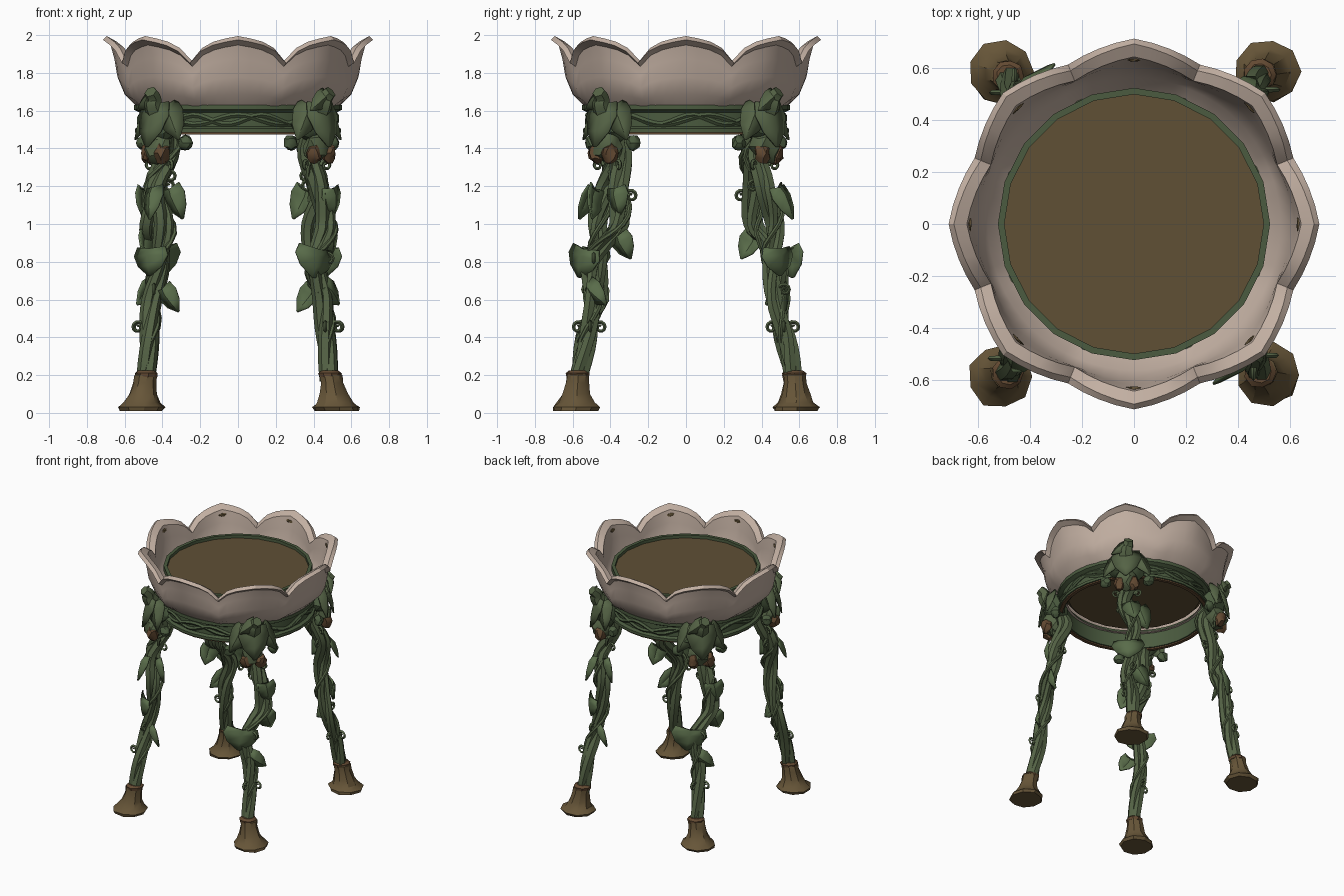
import bpy, bmesh, math, random
from mathutils import Vector, Matrix

random.seed(4)
if "Cube" in bpy.data.objects:
    bpy.data.objects.remove(bpy.data.objects["Cube"])
TAU = 2 * math.pi
parts = []


def material(name, rgb):
    m = bpy.data.materials.new(name)
    m.use_nodes = True
    m.diffuse_color = (*rgb, 1)
    m.node_tree.nodes["Principled BSDF"].inputs["Base Color"].default_value = (*rgb, 1)
    return m


PETAL = material("pale petal", (0.54, 0.43, 0.36))
VINE = material("vine green", (0.09, 0.125, 0.06))
LEAF = material("leaf green", (0.10, 0.15, 0.068))
MOSS = material("dark moss", (0.07, 0.105, 0.05))
SOIL = material("soil brown", (0.115, 0.08, 0.036))
ROOT = material("root brown", (0.135, 0.092, 0.04))
RUST = material("rust bark", (0.125, 0.068, 0.032))


def finish(name, bm, mat):
    bmesh.ops.recalc_face_normals(bm, faces=bm.faces)
    me = bpy.data.meshes.new(name)
    bm.to_mesh(me)
    bm.free()
    me.materials.append(mat)
    ob = bpy.data.objects.new(name, me)
    bpy.context.collection.objects.link(ob)
    parts.append(ob)
    return ob


def loft(name, rings, mat, closed=False):
    """Skin a list of equal rings; cap both ends, or join last ring to first."""
    bm = bmesh.new()
    vs = [[bm.verts.new(p) for p in ring] for ring in rings]
    n = len(vs[0])
    for a, b in zip(vs, vs[1:] + vs[:1] if closed else vs[1:]):
        for i in range(n):
            j = (i + 1) % n
            bm.faces.new((a[i], a[j], b[j], b[i]))
    if not closed:
        bm.faces.new(vs[0])
        bm.faces.new(vs[-1])
    return finish(name, bm, mat)


def circle(r, z, n, centre=(0, 0), wobble=0):
    return [Vector((centre[0] + r * k * math.cos(TAU * i / n),
                    centre[1] + r * k * math.sin(TAU * i / n), z))
            for i in range(n) for k in [1 + random.uniform(-wobble, wobble)]]


def tube(name, path, radius, mat, sides=6, ref=(0, 1, 0), closed=False):
    """Sweep a round section; radius is a function of 0..1 along the path."""
    rings, last = [], len(path) - 1
    for i, p in enumerate(path):
        if closed:
            t = path[(i + 1) % len(path)] - path[i - 1]
        else:
            t = path[min(i + 1, last)] - path[max(i - 1, 0)]
        t.normalize()
        s = t.cross(Vector(ref)).normalized()
        u = s.cross(t)
        r = radius(i / last)
        rings.append([p + r * (s * math.cos(TAU * k / sides) + u * math.sin(TAU * k / sides))
                      for k in range(sides)])
    return loft(name, rings, mat, closed)


def spline(pts, steps=4):
    """Smooth curve through the points."""
    pts = [Vector(p) for p in pts]
    q = [pts[0]] + pts + [pts[-1]]
    out = []
    for a, b, c, d in zip(q, q[1:], q[2:], q[3:]):
        for k in range(steps):
            t = k / steps
            out.append(0.5 * (2 * b + (c - a) * t + (2 * a - 5 * b + 4 * c - d) * t * t
                              + (3 * b - a - 3 * c + d) * t ** 3))
    return out + [pts[-1]]


def leaf(name, base, tip, width, face, mat=LEAF):
    """Heart leaf folded along its midrib, facing the given direction."""
    base, tip = Vector(base), Vector(tip)
    d = tip - base
    s = d.cross(Vector(face)).normalized()
    n = s.cross(d).normalized()
    bm = bmesh.new()
    rows = []
    for f, w, lift in ((0.06, 0.3, 0), (0, 0.42, 0.02), (0.3, 0.5, 0.03), (0.65, 0.36, 0.02), (0.97, 0.04, 0)):
        c = base + d * f
        mid = base + d * max(f, 0.08) + n * lift
        rows.append([bm.verts.new(p) for p in (c - s * w * width, mid, c + s * w * width)])
    for a, b in zip(rows, rows[1:]):
        for i in range(2):
            bm.faces.new((a[i], a[i + 1], b[i + 1], b[i]))
    ob = finish(name, bm, mat)
    ob.modifiers.new("thickness", "SOLIDIFY").thickness = 0.01


def curl(name, start, out, size):
    """Small tendril rolling up into a spiral."""
    start, out = Vector(start), Vector(out).normalized()
    up = Vector((0, 0, 1))
    centre = start + out * size
    pts = [centre + (size * (1 - 0.75 * i / 14)) * (-out * math.cos(i * 0.6) + up * math.sin(i * 0.6))
           for i in range(15)]
    tube(name, pts, lambda f: 0.011 - 0.005 * f, VINE, 4, out.cross(up))


def lump(name, at, size, mat, turn=0, rough=0.15):
    bm = bmesh.new()
    bmesh.ops.create_icosphere(bm, subdivisions=2, radius=1)
    m = Matrix.Translation(at) @ Matrix.Rotation(turn, 4, "Z") @ Matrix.Diagonal((*size, 1))
    for v in bm.verts:
        v.co = m @ (v.co * random.uniform(1 - rough, 1 + rough))
    finish(name, bm, mat)


# Petal bowl: eight pointed petals; outside up, bevelled lip, inside down
SEG = 64
OUTER = ((0, 0.515), (0.22, 0.60), (0.45, 0.638), (0.7, 0.655), (0.88, 0.675), (0.95, 0.715), (1, 0.695))
INNER = ((0.93, 0.645), (0.7, 0.622), (0.45, 0.603), (0.22, 0.565), (0, 0.48))


def bowl_ring(f, r):
    ring = []
    for i in range(SEG):
        a = TAU * i / SEG
        u = abs((i / 8 + 0.5) % 1 - 0.5) * 2
        z = 1.60 + f * (0.395 - 0.05 * u - 0.08 * u ** 4)
        rad = r - 0.055 * u * f * f
        ring.append(Vector((rad * math.cos(a), rad * math.sin(a), z)))
    return ring


loft("petal_bowl", [bowl_ring(f, r) for f, r in OUTER + INNER], PETAL, closed=True)

# Bark flecks inside each petal tip
for k in range(8):
    a = TAU * k / 8
    lump("bark_fleck", (0.634 * math.cos(a), 0.634 * math.sin(a), 1.93), (0.007, 0.03, 0.012), SOIL, a, 0.25)

# Soil drum and its green lip
loft("soil", [circle(r, z, 24) for r, z in ((0.475, 1.63), (0.505, 1.66), (0.505, 1.81))], SOIL)
loft("soil_lip", [circle(r, z, 20) for r, z in ((0.50, 1.79), (0.525, 1.79), (0.525, 1.833), (0.50, 1.833))],
     MOSS, closed=True)

# Support ring with flanges and wound vines
RING = ((0.50, 1.485), (0.545, 1.485), (0.545, 1.505), (0.522, 1.515), (0.522, 1.59),
        (0.55, 1.605), (0.55, 1.63), (0.50, 1.63))
loft("support_ring", [circle(r, z, 32) for r, z in RING], MOSS, closed=True)
loft("ring_bark", [circle(r, z, 32) for r, z in ((0.51, 1.475), (0.535, 1.475), (0.535, 1.487), (0.51, 1.487))],
     RUST, closed=True)
for k in range(2):
    path = [Vector((0.522 * math.cos(a), 0.522 * math.sin(a), 1.552 + 0.025 * math.sin((7 + 2 * k) * a + k)))
            for a in [TAU * i / 80 for i in range(80)]]
    tube("ring_vine", path, lambda f: 0.014, MOSS, 5, (0, 0, 1), closed=True)

# Legs: two shapes, each repeated half a turn round
FRONT = ((0.485, -0.57, 0.17), (0.465, -0.515, 0.4), (0.45, -0.495, 0.6), (0.41, -0.50, 0.78), (0.445, -0.43, 0.9),
         (0.465, -0.355, 1.0), (0.43, -0.355, 1.2), (0.36, -0.345, 1.4), (0.41, -0.41, 1.55))
BACK = ((0.485, 0.575, 0.17), (0.47, 0.535, 0.4), (0.455, 0.465, 0.6), (0.41, 0.455, 0.8), (0.39, 0.47, 1.0),
        (0.435, 0.42, 1.2), (0.36, 0.355, 1.4), (0.41, 0.41, 1.55))
FRONT_LEAVES = (((0.41, -0.53, 0.88), (0.40, -0.57, 0.71), 0.26), ((0.45, -0.52, 0.68), (0.54, -0.42, 0.57), 0.13),
                ((0.48, -0.36, 0.95), (0.49, -0.29, 0.81), 0.15), ((0.49, -0.37, 1.2), (0.51, -0.35, 1.04), 0.15))
BACK_LEAVES = (((0.36, 0.47, 1.2), (0.29, 0.50, 1.02), 0.15), ((0.46, 0.48, 0.88), (0.47, 0.50, 0.72), 0.24),
               ((0.40, 0.50, 0.67), (0.31, 0.53, 0.53), 0.13), ((0.44, 0.48, 1.2), (0.47, 0.57, 1.02), 0.14))
FRONT_CURLS = ((5, 1, 0), (5, 0, -1), (24, -1, 0), (23, 0, 1), (13, 1, 0))
BACK_CURLS = ((5, 1, 0), (5, 0, -1), (20, 0, -1), (21, -1, 0), (9, 0, 1))
for label, pts, leaves, curls in (("front", FRONT, FRONT_LEAVES, FRONT_CURLS),
                                  ("back", BACK, BACK_LEAVES, BACK_CURLS)):
    for s in (1, -1):
        flip = Matrix.Diagonal((s, s, 1))
        core = [flip @ p for p in spline(pts)]
        side = Vector((core[0].x, core[0].y, 0)).normalized()

        # Twisted stems, slimmer toward the foot
        for k in range(4):
            thin = k == 3
            path = []
            for p in core:
                a = k * TAU / 3 + p.z * (13 if thin else 6)
                o = (0.055 if thin else 0.027) * min(1, 0.5 + p.z * 0.6)
                path.append(p + Vector((o * math.cos(a), o * math.sin(a), 0)))
            tube(label + "_leg_stem", path,
                 lambda f: 0.013 if thin else 0.031 + 0.006 * math.sin(f * 9 + k), VINE, 6)

        # Leaves and tendrils
        for base, tip, w in leaves:
            mid = Vector((base[0], base[1], 0)) + flip @ side * 0.3
            leaf(label + "_leg_leaf", flip @ Vector(base), flip @ Vector(tip), w, flip @ mid)
        for i, dx, dy in curls:
            out = flip @ Vector((dx, dy, 0))
            curl("tendril", core[i] + out * 0.03, out, 0.034)

        # Flared root foot and bark cuff
        foot = []
        for r, z in ((0.115, 0.01), (0.124, 0.03), (0.095, 0.055), (0.074, 0.10), (0.06, 0.16), (0.06, 0.20), (0.045, 0.215)):
            f = min(z / 0.2, 1)
            foot.append(circle(r, z, 9, (s * (0.52 - 0.03 * f), core[0].y + math.copysign(0.015 * (1 - f), core[0].y)), 0.07))
        loft(label + "_foot", foot, ROOT)
        loft("bark_cuff", [circle(r, z, 9, core[0].xy, 0.05) for r, z in ((0.058, 0.19), (0.062, 0.21), (0.045, 0.225))], RUST)

# Leafy brackets on the diagonals
for q in range(4):
    ang = TAU * (q + 0.5) / 4
    turn = Matrix.Rotation(ang, 3, "Z")

    def at(r, t, z):
        return turn @ Vector((r, t, z))

    lump("bracket_knot", at(0.565, 0, 1.53), (0.085, 0.135, 0.105), MOSS, ang, 0.2)
    leaf("bracket_leaf", at(0.61, 0, 1.65), at(0.69, 0, 1.40), 0.22, at(1, 0, 0.3), VINE)
    for s in (1, -1):
        leaf("bracket_side_leaf", at(0.59, s * 0.05, 1.64), at(0.61, s * 0.17, 1.44), 0.15, at(1, s * 0.7, 0.2), VINE)
        lump("bracket_bud", at(0.55, s * 0.155, 1.43), (0.035, 0.04, 0.04), MOSS, ang)
        lump("bark_lobe", at(0.62, s * 0.05, 1.375), (0.042, 0.042, 0.055), RUST, ang, 0.2)
        curl("bracket_tendril", at(0.57, s * 0.05, 1.31), at(0.4, s, 0), 0.03)
    lump("bracket_chin", at(0.595, 0, 1.41), (0.07, 0.08, 0.085), VINE, ang, 0.2)
    tube("bracket_spike", spline([at(0.59, 0, 1.56), at(0.635, 0, 1.63), at(0.645, 0.01, 1.67), at(0.675, 0.02, 1.70)], 3),
         lambda f: 0.06 - 0.026 * f, VINE, 6, at(0, 1, 0))
    leaf("spike_leaf", at(0.65, 0.02, 1.69), at(0.65, -0.11, 1.60), 0.10, at(1, 0, 0.4), VINE)

# Soft shading with crisp folds
bpy.ops.object.select_all(action="DESELECT")
for ob in parts:
    ob.select_set(True)
bpy.context.view_layer.objects.active = parts[0]
bpy.ops.object.shade_smooth_by_angle(angle=math.radians(32))
